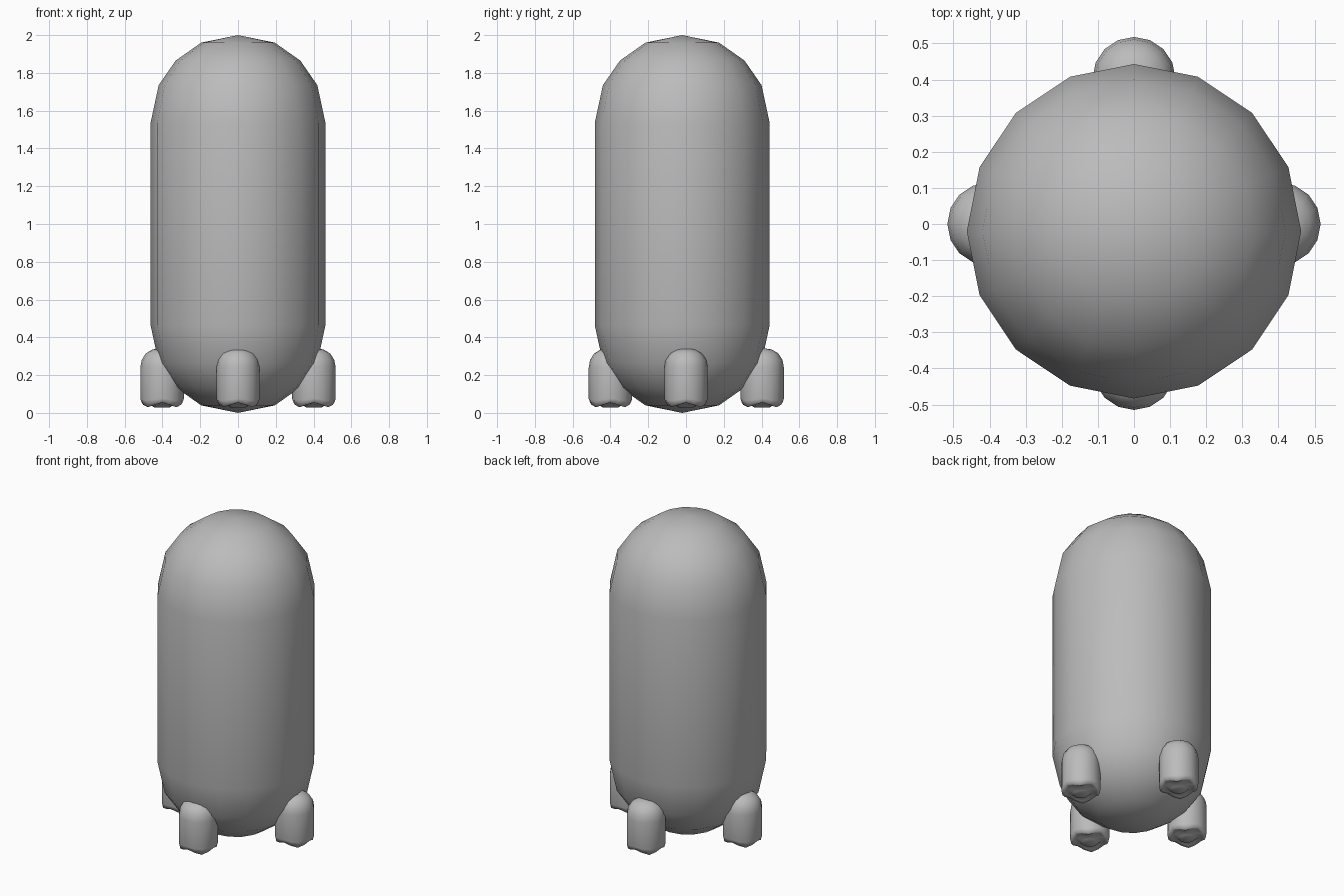
import bpy, bmesh
from math import sin, cos, pi

cube = bpy.data.objects.get("Cube")
if cube:
    bpy.data.objects.remove(cube, do_unlink=True)

grey = bpy.data.materials.new("plain grey")
grey.use_nodes = True
grey.diffuse_color = (0.5, 0.5, 0.5, 1)
grey.node_tree.nodes["Principled BSDF"].inputs["Base Color"].default_value = (0.5, 0.5, 0.5, 1)


def lathe(name, profile, sides, location):
    """Spin (radius, height, scallop depth) rings between two end points."""
    bm = bmesh.new()
    rings = []
    for r, z, scallop in profile:
        if r == 0:
            rings.append([bm.verts.new((0, 0, z))] * sides)
            continue
        ring = []
        for i in range(sides):
            a = 2 * pi * i / sides
            ring.append(bm.verts.new((r * cos(a), r * sin(a), z + scallop * cos(2 * a) ** 2)))
        rings.append(ring)
    for low, high in zip(rings, rings[1:]):
        for i in range(sides):
            j = (i + 1) % sides
            bm.faces.new(dict.fromkeys((low[i], low[j], high[j], high[i])))
    bmesh.ops.recalc_face_normals(bm, faces=bm.faces)
    for f in bm.faces:
        f.smooth = True
    mesh = bpy.data.meshes.new(name)
    bm.to_mesh(mesh)
    bm.free()
    mesh.materials.append(grey)
    obj = bpy.data.objects.new(name, mesh)
    obj.location = location
    bpy.context.collection.objects.link(obj)
    return obj


# Body: a tall capsule, the same at both ends
cap = [(0, 0), (0.195, 0.04), (0.33, 0.135), (0.42, 0.265), (0.463, 0.465)]
body = [(r, z, 0) for r, z in cap] + [(r, 2 - z, 0) for r, z in reversed(cap)]
lathe("body", body, 16, (0, -0.02, 0))

# Feet: domed pods with a scalloped rim and a recessed sole
foot = [(0, 0.028, 0), (0.045, 0.03, 0), (0.07, 0.045, 0.01), (0.09, 0.034, 0.02),
        (0.108, 0.03, 0.025), (0.115, 0.065, 0.01), (0.115, 0.24, 0),
        (0.108, 0.28, 0), (0.086, 0.315, 0), (0.05, 0.336, 0), (0, 0.343, 0)]
for name, x, y in (("front", 0, -0.4), ("back", 0, 0.403),
                   ("left", 0.402, 0), ("right", -0.402, 0)):
    lathe(name + "_foot", foot, 16, (x, y, 0))
